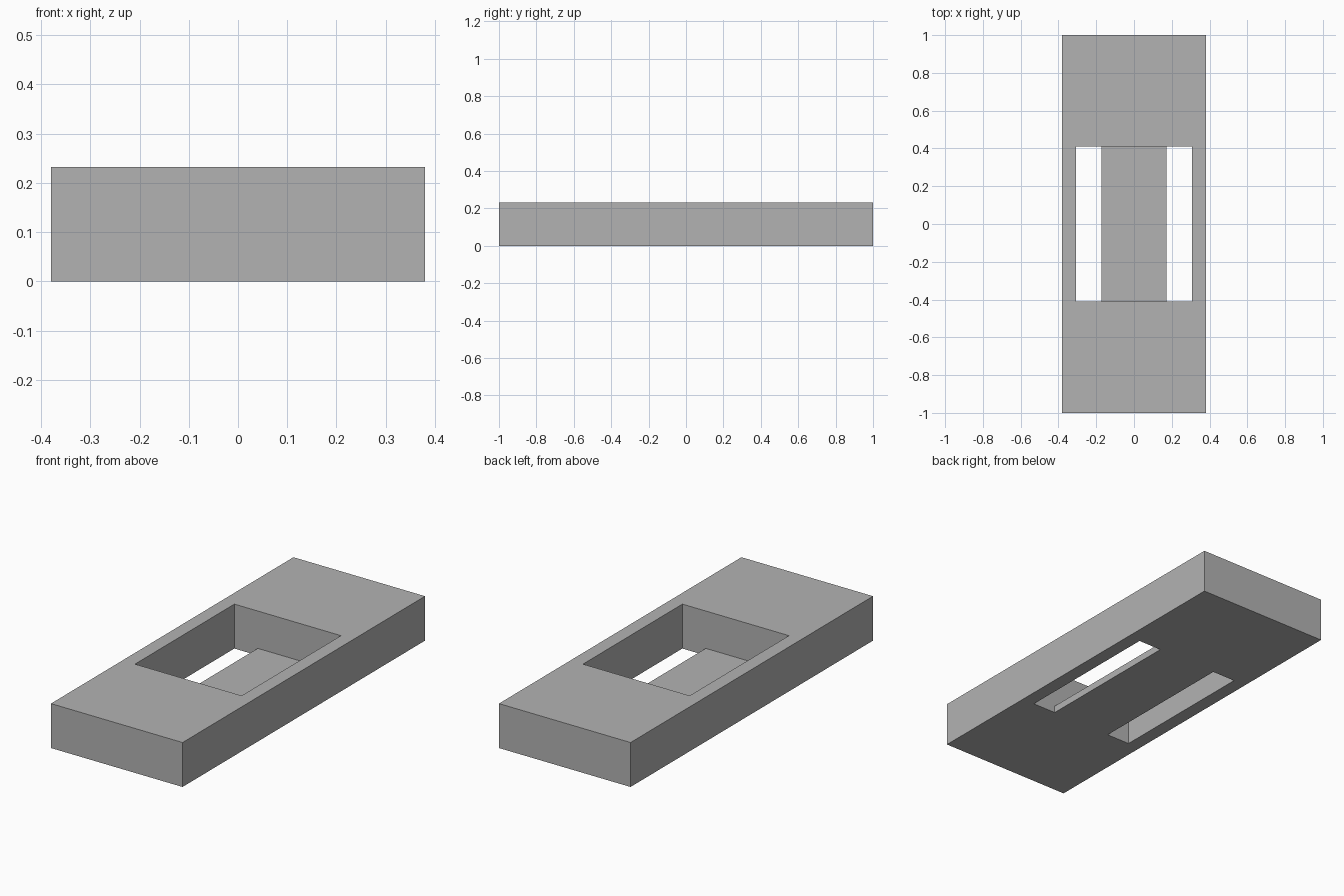
import bpy
import bmesh

cube = bpy.data.objects.get("Cube")
if cube:
    bpy.data.objects.remove(cube, do_unlink=True)

HALF_W, HALF_L, HEIGHT = 0.38, 1.0, 0.232
POCKET_W, POCKET_L = 0.308, 0.41
BAR_W, BAR_H = 0.173, 0.037

# Plain grey material
grey = bpy.data.materials.new("plain_grey")
grey.use_nodes = True
colour = (0.45, 0.45, 0.45, 1)
grey.diffuse_color = colour
grey.node_tree.nodes["Principled BSDF"].inputs["Base Color"].default_value = colour


def extrude_profile(name, profile, half_length):
    """Prism with an x-z profile, running along y."""
    bm = bmesh.new()
    face = bm.faces.new([bm.verts.new((x, -half_length, z)) for x, z in profile])
    side = bmesh.ops.extrude_face_region(bm, geom=[face])["geom"]
    moved = [v for v in side if isinstance(v, bmesh.types.BMVert)]
    bmesh.ops.translate(bm, verts=moved, vec=(0, 2 * half_length, 0))
    bmesh.ops.recalc_face_normals(bm, faces=bm.faces)
    mesh = bpy.data.meshes.new(name)
    bm.to_mesh(mesh)
    bm.free()
    mesh.materials.append(grey)
    obj = bpy.data.objects.new(name, mesh)
    bpy.context.collection.objects.link(obj)
    return obj


# Solid block
block = extrude_profile("slotted_block", [
    (-HALF_W, 0), (HALF_W, 0), (HALF_W, HEIGHT), (-HALF_W, HEIGHT)], HALF_L)

# Pocket with two through slots, leaving a thin bar along the floor
right_half = [(BAR_W, BAR_H), (BAR_W, -0.1), (POCKET_W, -0.1), (POCKET_W, 0.4)]
left_half = [(-x, z) for x, z in reversed(right_half)]
cutter = extrude_profile("pocket_cutter", right_half + left_half, POCKET_L)
cutter.hide_render = True

# Cut the pocket, then drop the cutter
cut = block.modifiers.new("pocket", "BOOLEAN")
cut.operation = "DIFFERENCE"
cut.solver = "EXACT"
cut.object = cutter
bpy.context.view_layer.objects.active = block
bpy.ops.object.modifier_apply(modifier=cut.name)
bpy.data.objects.remove(cutter, do_unlink=True)
